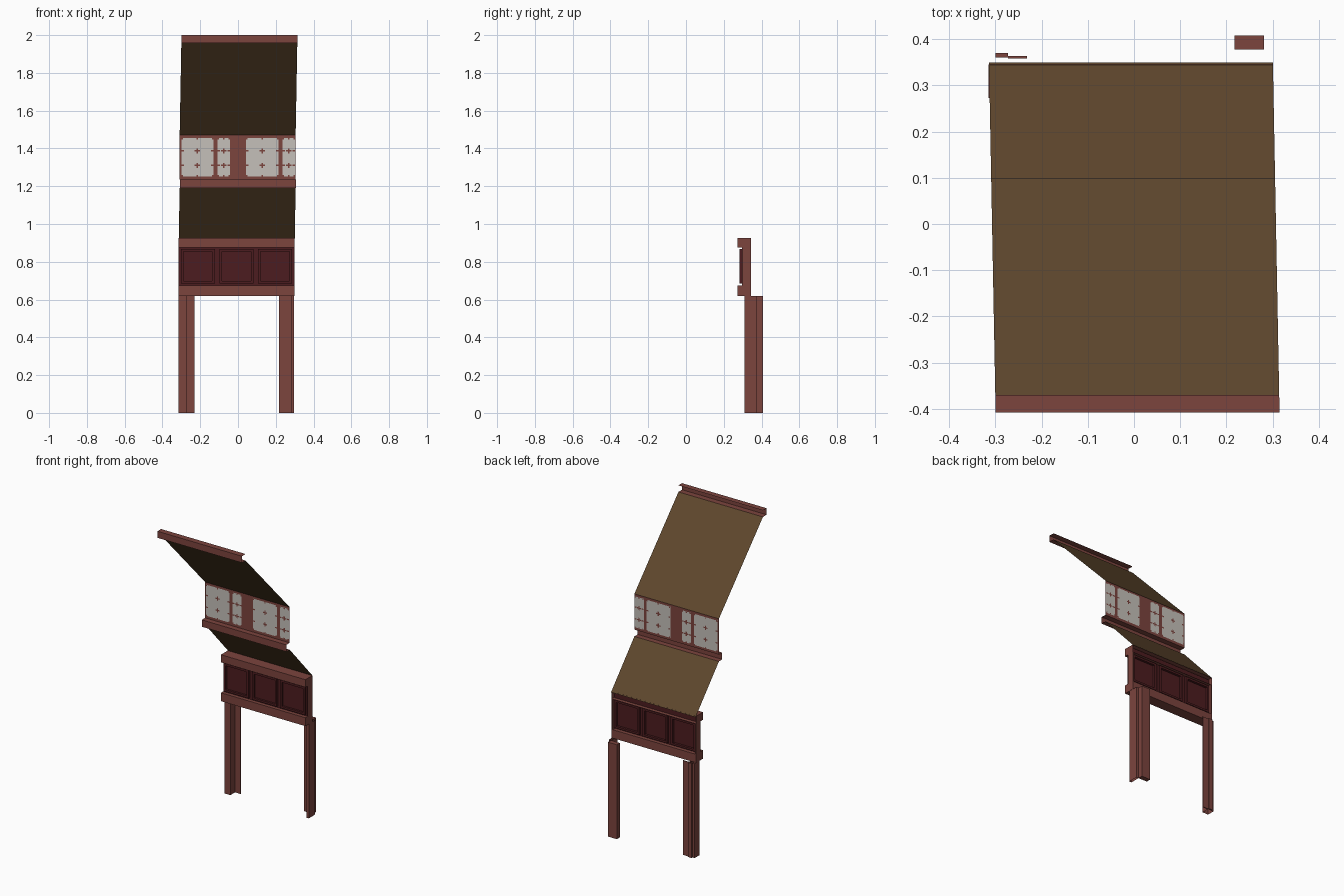
import bpy

if "Cube" in bpy.data.objects:
    bpy.data.objects.remove(bpy.data.objects["Cube"])

def mat(name, r, g, b):
    m = bpy.data.materials.new(name)
    m.diffuse_color = (r, g, b, 1)
    m.use_nodes = True
    m.node_tree.nodes["Principled BSDF"].inputs["Base Color"].default_value = m.diffuse_color
    return m

WOOD = mat("red wood", .20, .058, .048)
MAROON = mat("dark maroon", .073, .012, .014)
ROOF = mat("brown roof", .112, .062, .026)
PAPER = mat("window paper", .56, .53, .49)

HALF = .307          # half width of the wall slice
SKEW = .019          # the slice leans slightly sideways with depth

def make(name, verts, faces, m):
    me = bpy.data.meshes.new(name)
    me.from_pydata(verts, [], faces)
    me.materials.append(m)
    o = bpy.data.objects.new(name, me)
    bpy.context.collection.objects.link(o)
    return o

def boxes(name, items, m, skip=""):
    """Boxes (x0, x1, y0, y1, z0, z1) in one object; skip leaves out sides:
    f front, r right, b back, l left, d down, u up."""
    v, f = [], []
    for x0, x1, y0, y1, z0, z1 in items:
        n = len(v)
        v += [(x, y, z) for z in (z0, z1)
              for x, y in ((x0, y0), (x1, y0), (x1, y1), (x0, y1))]
        sides = {k: [n + i, n + (i + 1) % 4, n + 4 + (i + 1) % 4, n + 4 + i]
                 for i, k in enumerate("frbl")}
        sides["d"] = [n + 3, n + 2, n + 1, n]
        sides["u"] = [n + 4, n + 5, n + 6, n + 7]
        f += [q for k, q in sides.items() if k not in skip]
    return make(name, v, f, m)

def strip(name, profile, m):
    """Sheet swept across the full width from a (y, z) profile."""
    v = [(s * HALF - SKEW * y, y, z) for y, z in profile for s in (-1, 1)]
    f = [[2 * i, 2 * i + 1, 2 * i + 3, 2 * i + 2] for i in range(len(profile) - 1)]
    return make(name, v, f, m)

def plates(name, rects, off, m):
    """Flat (x0, x1, z0, z1) plates just off both sides of the window wall."""
    v, f = [], []
    for y in (.1 - off, .1 + off):
        for x0, x1, z0, z1 in rects:
            n = len(v)
            v += [(x0, y, z0), (x1, y, z0), (x1, y, z1), (x0, y, z1)]
            q = [n, n + 1, n + 2, n + 3]
            f.append(q if y < .1 else q[::-1])
    return make(name, v, f, m)

# legs: L-shaped posts, the front parts are open shells
boxes("left_leg_front", [(-.315, -.273, .31, .36, 0, .62)], WOOD, "ud")
boxes("left_leg_back", [(-.30, -.273, .36, .37, 0, .62),
                        (-.273, -.231, .358, .363, 0, .62)], WOOD)
boxes("right_leg_side", [(.281, .297, .31, .377, 0, .62)], WOOD, "ud")
boxes("right_leg_back", [(.217, .281, .377, .408, 0, .62)], WOOD)

# balustrade rails and end posts
L, R = -.315, .299
boxes("bottom_rail", [(L, R, .273, .345, .62, .675)], WOOD)
boxes("top_rail", [(L, R, .273, .345, .875, .925)], WOOD, "b")
boxes("end_posts", [(L, L + .008, .30, .345, .675, .875),
                    (R - .008, R, .30, .345, .675, .875)], WOOD)

# three framed panels, same on both faces
boxes("panel_core", [(L + .002, R - .002, .297, .32, .675, .92)], MAROON)
frames = []
w = (R - L) / 3
for i in range(3):
    a, b = L + i * w + .012, L + (i + 1) * w - .012
    for y0, y1 in ((.284, .297), (.32, .335)):
        frames += [(a, a + .014, y0, y1, .685, .868), (b - .014, b, y0, y1, .685, .868),
                   (a + .014, b - .014, y0, y1, .685, .698),
                   (a + .014, b - .014, y0, y1, .855, .868)]
boxes("panel_frames", frames, MAROON)

# roof slopes
strip("lower_roof", [(.349, .92), (.10, 1.19)], ROOF)
strip("upper_roof", [(.10, 1.47), (-.37, 1.957)], ROOF)

# channel beams, open at the back and ends
strip("window_sill_beam", [(.10, 1.19), (.065, 1.19), (.065, 1.235), (.10, 1.235)], WOOD)
strip("ridge_beam", [(-.37, 1.957), (-.408, 1.957), (-.408, 2.0), (-.37, 2.0)], WOOD)

# window wall with paper panes and small lattice crosses
strip("window_wall", [(.10, 1.235), (.10, 1.47)], WOOD)
panes = [(-.30, -.13), (-.108, -.042), (.042, .215), (.235, .302)]
plates("paper_panes", [(a, b, 1.252, 1.456) for a, b in panes], .002, PAPER)
dashes = []
for a, b in panes:
    c = (a + b) / 2
    for z in (1.31, 1.387):
        dashes += [(c - .015, c + .015, z - .004, z + .004),
                   (c - .004, c + .004, z - .014, z + .014),
                   (a, a + .014, z - .004, z + .004), (b - .014, b, z - .004, z + .004)]
    for z0, z1 in ((1.252, 1.26), (1.448, 1.456)):
        dashes += [(c - .004, c + .004, z0, z1), (a, a + .008, z0, z1), (b - .008, b, z0, z1)]
plates("lattice_crosses", dashes, .004, WOOD)
